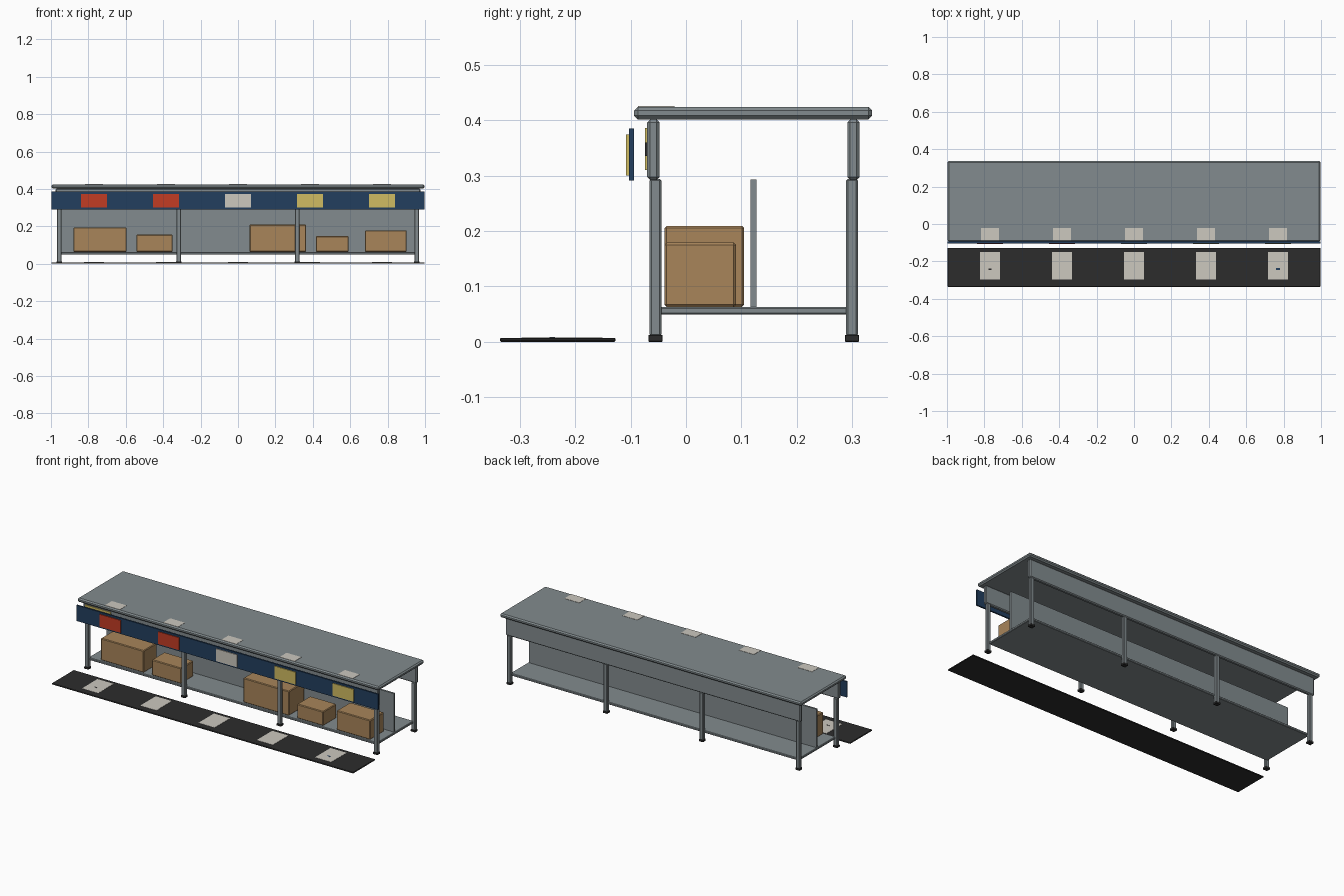
import bpy, bmesh

if "Cube" in bpy.data.objects:
    bpy.data.objects.remove(bpy.data.objects["Cube"])


def mat(name, r, g, b):
    def lin(c):
        c /= 255
        return c / 12.92 if c < 0.04045 else ((c + 0.055) / 1.055) ** 2.4
    m = bpy.data.materials.new(name)
    m.diffuse_color = (lin(r), lin(g), lin(b), 1)
    m.use_nodes = True
    m.node_tree.nodes["Principled BSDF"].inputs["Base Color"].default_value = m.diffuse_color
    return m


STEEL = mat("grey steel", 130, 139, 142)
BLUE = mat("navy blue", 34, 62, 94)
RED = mat("red", 194, 60, 36)
PALE = mat("off white", 204, 200, 191)
YELLOW = mat("straw yellow", 208, 188, 98)
TAN = mat("cardboard", 168, 133, 90)
DARK = mat("black rubber", 44, 44, 44)


def box(name, x, y, z, material, bevel=0.0):
    """Box given by (min, max) ranges, with chamfered edges."""
    bm = bmesh.new()
    bmesh.ops.create_cube(bm, size=1)
    for v in bm.verts:
        for i, (lo, hi) in enumerate((x, y, z)):
            v.co[i] = hi if v.co[i] > 0 else lo
    if bevel:
        bmesh.ops.bevel(bm, geom=bm.edges[:], offset=bevel, segments=1,
                        affect='EDGES')
    me = bpy.data.meshes.new(name)
    bm.to_mesh(me)
    bm.free()
    me.materials.append(material)
    ob = bpy.data.objects.new(name, me)
    bpy.context.collection.objects.link(ob)
    return ob


def around(c, w):
    return (c - w / 2, c + w / 2)


# Table frame
box("table_top", (-0.997, 0.997), (-0.094, 0.336), (0.401, 0.424), STEEL, 0.007)
box("front_apron", (-0.975, 0.975), (-0.07, -0.048), (0.292, 0.401), STEEL, 0.005)
box("back_apron", (-0.975, 0.975), (0.291, 0.313), (0.292, 0.401), STEEL, 0.005)
box("shelf", (-0.955, 0.955), (-0.05, 0.295), (0.049, 0.063), STEEL, 0.003)
box("divider_panel", (-0.95, 0.95), (0.116, 0.127), (0.063, 0.293), STEEL)

# Legs with rubber feet
for lx in (-0.955, -0.317, 0.317, 0.955):
    for side, ly in (("front", -0.055), ("back", 0.2995)):
        box(side + "_leg", around(lx, 0.024), around(ly, 0.021),
            (0.01, 0.294), STEEL, 0.003)
        box(side + "_foot", around(lx, 0.029), around(ly, 0.026),
            (0, 0.012), DARK, 0.001)

# Sign board and floor mat
box("sign_board", (-0.997, 0.997), (-0.103, -0.094), (0.291, 0.385), BLUE)
box("floor_mat", (-0.997, 0.997), (-0.336, -0.127), (0, 0.007), DARK, 0.002)

# Five stations: sign plate, table pad and mat pad
for i, colour in enumerate((RED, RED, PALE, YELLOW, YELLOW)):
    cx = -0.77 + 0.385 * i
    box("sign_plate", around(cx, 0.139), (-0.108, -0.103), (0.3, 0.374), colour)
    box("table_pad", around(cx, 0.098), (-0.087, -0.021), (0.4235, 0.4255), PALE)
    box("mat_pad", around(cx, 0.107), (-0.297, -0.151), (0.006, 0.008), PALE)

# Small marks on the mat pads and plates on the apron
box("dark_mark", around(-0.77, 0.018), around(-0.242, 0.006), (0.0075, 0.0086), DARK)
box("blue_mark", around(0.77, 0.02), around(-0.241, 0.01), (0.0075, 0.0086), BLUE)
box("apron_plate", (-0.96, -0.79), (-0.074, -0.069), (0.31, 0.386), YELLOW)
box("apron_mark", (0.4, 0.54), (-0.074, -0.069), (0.335, 0.36), DARK)

# Cardboard boxes on the shelf: x range, back, top
for x0, x1, back, top in ((-0.88, -0.596, 0.085, 0.194), (-0.543, -0.35, 0.08, 0.156),
                          (0.062, 0.364, 0.105, 0.209), (0.417, 0.591, 0.085, 0.148),
                          (0.679, 0.901, 0.09, 0.179)):
    box("carton", (x0, x1), (-0.039, back), (0.063, top), TAN, 0.004)
